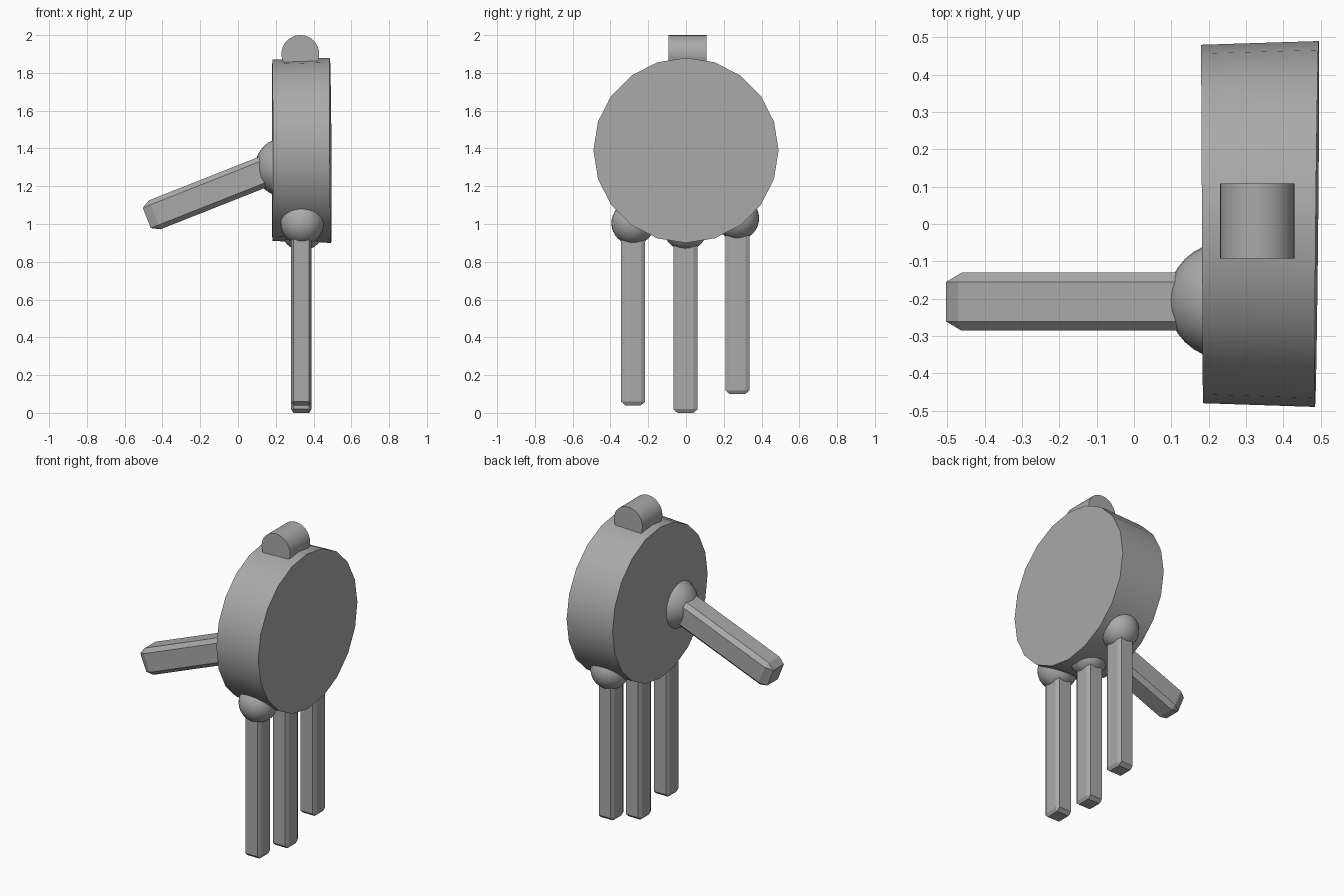
import bpy, bmesh, math
from mathutils import Matrix, Vector

if "Cube" in bpy.data.objects:
    bpy.data.objects.remove(bpy.data.objects["Cube"])

grey = bpy.data.materials.new("plain grey")
grey.diffuse_color = (0.4, 0.4, 0.4, 1)
grey.use_nodes = True
grey.node_tree.nodes["Principled BSDF"].inputs["Base Color"].default_value = grey.diffuse_color


def finish(name, bm, smooth=True):
    bmesh.ops.recalc_face_normals(bm, faces=bm.faces[:])
    mesh = bpy.data.meshes.new(name)
    bm.to_mesh(mesh)
    bm.free()
    mesh.materials.append(grey)
    ob = bpy.data.objects.new(name, mesh)
    bpy.context.collection.objects.link(ob)
    if smooth:
        bpy.ops.object.select_all(action='DESELECT')
        ob.select_set(True)
        bpy.context.view_layer.objects.active = ob
        bpy.ops.object.shade_smooth_by_angle(angle=math.radians(35))
    return ob


def knuckle(name, centre, r):
    bm = bmesh.new()
    bmesh.ops.create_uvsphere(bm, u_segments=32, v_segments=16, radius=r,
                              matrix=Matrix.Translation(centre))
    finish(name, bm)


def bar(name, size, bevel, stretch, matrix):
    """Chamfered box hanging up from its local origin along z; the stretch
    makes the chamfers differ per axis while size stays the final size."""
    bm = bmesh.new()
    bmesh.ops.create_cube(bm, size=1)
    for v in bm.verts:
        v.co = Vector([(c + (0.5 if i == 2 else 0)) * size[i] / stretch[i]
                       for i, c in enumerate(v.co)])
    bmesh.ops.bevel(bm, geom=bm.edges[:], offset=bevel, segments=1,
                    profile=0.5, affect='EDGES')
    bm.transform(matrix @ Matrix.Diagonal((*stretch, 1)))
    finish(name, bm, smooth=False)


# Palm: 20-sided disc facing sideways, slightly wedge-shaped
bm = bmesh.new()
bmesh.ops.create_cone(bm, cap_ends=True, segments=20, radius1=0.48, radius2=0.49,
                      depth=0.308,
                      matrix=Matrix.Translation((0.336, 0, 1.39))
                      @ Matrix.Rotation(math.pi / 2, 4, 'Y'))
for v in bm.verts:
    if v.co.x > 0.336:
        v.co.x += 0.01 * v.co.y - 0.007 * (v.co.z - 1.39)
    else:
        v.co.x -= 0.005 * v.co.y
finish("palm", bm)

# Wrist: short cylinder lying across the top
bm = bmesh.new()
bmesh.ops.create_cone(bm, cap_ends=True, segments=32, radius1=0.1, radius2=0.1,
                      depth=0.2,
                      matrix=Matrix.Translation((0.33, 0.008, 1.9))
                      @ Matrix.Rotation(math.pi / 2, 4, 'X'))
finish("wrist", bm)

# Fingers with knuckles: (name, y, tip height, knuckle height)
for name, y, tip, kz in (("front", -0.28, 0.04, 1.005),
                         ("middle", -0.003, 0.0, 0.975),
                         ("back", 0.272, 0.1, 1.03)):
    knuckle(name + "_knuckle", (0.34, y, kz), 0.115)
    bar(name + "_finger", (0.108, 0.128, kz - tip), 0.022, (0.55, 1, 0.9),
        Matrix.Translation((0.335, y, tip)))

# Thumb: rises from its tip into the side of the palm
tip, root = Vector((-0.483, -0.208, 1.032)), Vector((0.25, -0.208, 1.322))
d = root - tip
turn = Matrix.Rotation(math.atan2(d.x, d.z), 4, 'Y')
bar("thumb", (0.165, 0.155, d.length), 0.025, (1, 1, 1.8),
    Matrix.Translation(tip) @ turn)
knuckle("thumb_knuckle", (0.247, -0.205, 1.3), 0.157)
